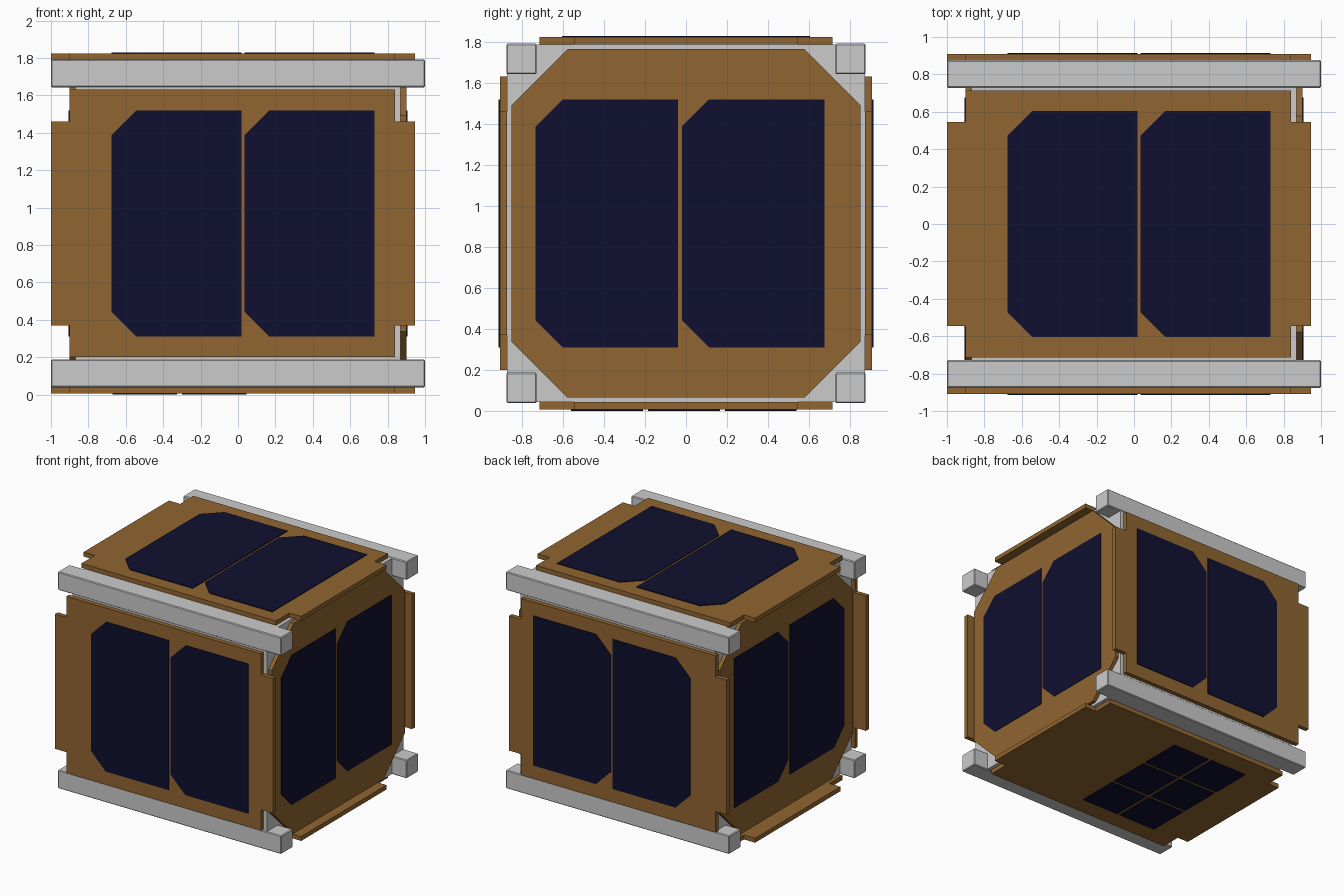
import bpy, bmesh, math
from mathutils import Matrix, Vector

if "Cube" in bpy.data.objects:
    bpy.data.objects.remove(bpy.data.objects["Cube"])

CZ = 0.915  # height of the long axis


def material(name, rgb):
    m = bpy.data.materials.new(name)
    m.diffuse_color = (*rgb, 1)
    m.use_nodes = True
    m.node_tree.nodes["Principled BSDF"].inputs["Base Color"].default_value = m.diffuse_color
    return m


BOARD = material("brown_board", (0.28, 0.13, 0.03))
CELL = material("dark_blue_cell", (0.005, 0.005, 0.03))


def prism(name, outlines, w0, w1, frame, mat=None):
    """Extrude flat (u, v) outlines from depth w0 to w1, placed by a frame matrix."""
    bm = bmesh.new()
    for pts in outlines:
        lo = [bm.verts.new(frame @ Vector((u, v, w0))) for u, v in pts]
        hi = [bm.verts.new(frame @ Vector((u, v, w1))) for u, v in pts]
        bm.faces.new(lo[::-1])
        bm.faces.new(hi)
        n = len(pts)
        for i in range(n):
            bm.faces.new((lo[i], lo[(i + 1) % n], hi[(i + 1) % n], hi[i]))
    bmesh.ops.recalc_face_normals(bm, faces=bm.faces)
    me = bpy.data.meshes.new(name)
    bm.to_mesh(me)
    bm.free()
    ob = bpy.data.objects.new(name, me)
    bpy.context.collection.objects.link(ob)
    if mat:
        me.materials.append(mat)
    return ob


def rect(u0, u1, v0, v1):
    return [(u0, v0), (u1, v0), (u1, v1), (u0, v1)]


def clipped_cell(u0, u1, h, c=0.132):
    """Solar cell with its two low-u corners cut off."""
    return [(u0 + c, -h), (u1, -h), (u1, h), (u0 + c, h), (u0, h - c), (u0, c - h)]


def octagon(a, b):
    return [(a, -b), (a, b), (b, a), (-b, a), (-a, b), (-a, -b), (-b, -a), (b, -a)]


centre = Matrix.Translation((0, 0, CZ))
end_axes = Matrix(((0, 0, 1, 0), (1, 0, 0, 0), (0, 1, 0, 0), (0, 0, 0, 1)))

# Inner chassis with square end frames
prism("chassis", [rect(-0.872, 0.872, -0.872, 0.872)], -0.87, 0.87, centre @ end_axes)

# Four long corner rails
for i, (sy, sz) in enumerate([(-1, -1), (1, -1), (1, 1), (-1, 1)]):
    spot = Matrix.Translation((0, sy * 0.802, CZ + sz * 0.802))
    rail = prism(f"corner_rail_{i + 1}", [rect(-0.074, 0.074, -0.074, 0.074)], -1, 1, spot @ end_axes)
    bev = rail.modifiers.new("edge", "BEVEL")
    bev.width, bev.segments = 0.006, 1

# Notched boards and their cells on the four long sides
board = [(-0.9, -0.715), (0.84, -0.715), (0.84, -0.545), (0.947, -0.545), (0.947, 0.545), (0.84, 0.545),
         (0.84, 0.715), (-0.9, 0.715), (-0.9, 0.545), (-1, 0.545), (-1, -0.545), (-0.9, -0.545)]
large_cells = [clipped_cell(-0.676, 0.018, 0.605), clipped_cell(0.036, 0.73, 0.605)]
small_cells = [rect(u, u + 0.345, v - 0.175, v + 0.175)
               for u in (-0.67, -0.3) for v in (-0.365, 0.01, 0.385)]
for k, side in enumerate(["top", "front", "bottom", "back"]):
    frame = centre @ Matrix.Rotation(math.radians(90 * k), 4, "X")
    prism(side + "_board", [board], 0.872, 0.908, frame, BOARD)
    prism(side + "_solar_cells", small_cells if side == "bottom" else large_cells,
          0.906, 0.914, frame, CELL)

# Eight-sided boards and cells on both ends, mirrored
end_cells = [clipped_cell(-0.733, -0.038, 0.605), clipped_cell(-0.02, 0.675, 0.605)]
for side, s in (("right", 1), ("left", -1)):
    frame = centre @ Matrix.Diagonal((s, 1, 1, 1)) @ end_axes
    prism(side + "_end_board", [octagon(0.85, 0.577)], 0.868, 0.9, frame, BOARD)
    prism(side + "_end_solar_cells", end_cells, 0.898, 0.905, frame, CELL)
